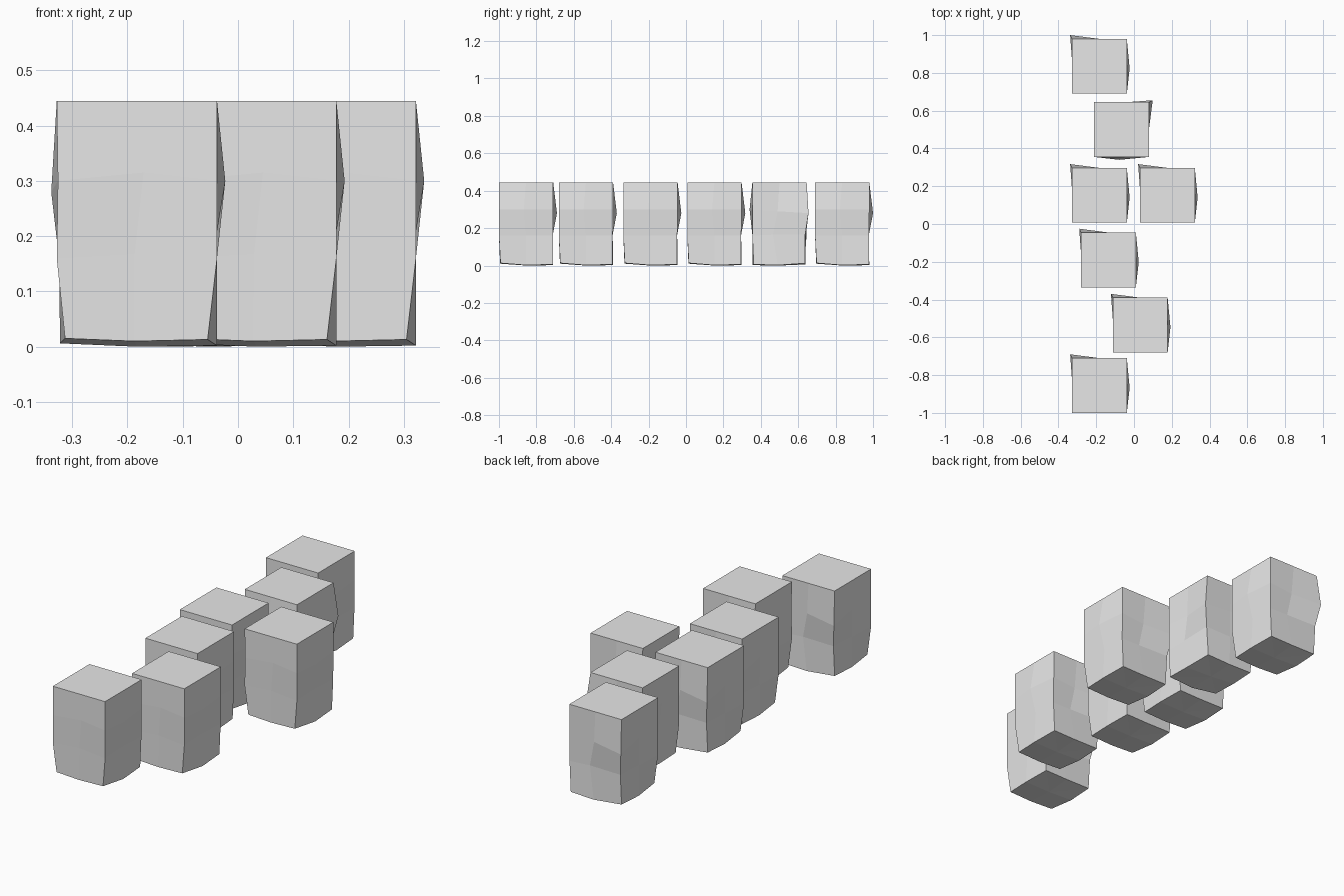
import bpy
import bmesh
import math

cube = bpy.data.objects.get("Cube")
if cube:
    bpy.data.objects.remove(cube, do_unlink=True)

# One plain stone colour
stone = bpy.data.materials.new("light grey stone")
stone.use_nodes = True
stone.diffuse_color = (0.8, 0.8, 0.8, 1)
stone.node_tree.nodes["Principled BSDF"].inputs["Base Color"].default_value = (0.8, 0.8, 0.8, 1)

# Rings from top to bottom, each running counter-clockwise from the front left-hand corner:
# corner, front middle, corner, side middle, corner, back middle, corner, side middle
H = 0.145
RINGS = [
    [(-H, -H, .445), (0, -H, .445), (H, -H, .445), (H, 0, .445),
     (H, H, .445), (0, H, .445), (-H, H, .445), (-H, 0, .445)],
    [(-.143, -H, .30), (.012, -.144, .315), (H, -H, .30), (.160, -.012, .30),
     (H, H, .30), (.01, .141, .29), (-.155, .165, .28), (-.143, 0, .30)],
    [(-H, -H, .16), (-.004, -.136, .168), (H, -H, .16), (.137, 0, .16),
     (H, .143, .16), (.035, .138, .165), (-.137, .143, .165), (-.141, 0, .16)],
    [(-.130, -.137, .015), (-.005, -.139, .010), (.128, -.137, .013), (H, 0, .002),
     (.138, .143, .006), (.01, H, .002), (-.137, .133, .012), (-.139, 0, .006)],
]


def make_block_mesh():
    bm = bmesh.new()
    rings = [[bm.verts.new(p) for p in ring] for ring in RINGS]
    # Flat top and uneven sides
    bm.faces.new(rings[0])
    for upper, lower in zip(rings, rings[1:]):
        for i in range(8):
            j = (i + 1) % 8
            bm.faces.new((upper[i], lower[i], lower[j], upper[j]))
    # Shallow rounded underside
    base = rings[-1]
    centre = bm.verts.new((0, 0, 0))
    for i in range(8):
        bm.faces.new((base[(i + 1) % 8], base[i], centre))
    bmesh.ops.recalc_face_normals(bm, faces=bm.faces[:])
    mesh = bpy.data.meshes.new("stone_block")
    bm.to_mesh(mesh)
    bm.free()
    mesh.materials.append(stone)
    return mesh


# Row of separate blocks: x, y and turn in degrees
block_mesh = make_block_mesh()
BLOCKS = [
    ("front_block", -.183, -.855, 0),
    ("second_block", .033, -.535, 0),
    ("third_block", -.135, -.19, 0),
    ("middle_right_block", -.183, .152, 0),
    ("middle_left_block", .177, .152, 0),
    ("turned_block", -.066, .50, -90),
    ("back_block", -.183, .835, 0),
]
for name, x, y, turn in BLOCKS:
    block = bpy.data.objects.new(name, block_mesh)
    block.location = (x, y, 0)
    block.rotation_euler.z = math.radians(turn)
    bpy.context.collection.objects.link(block)
